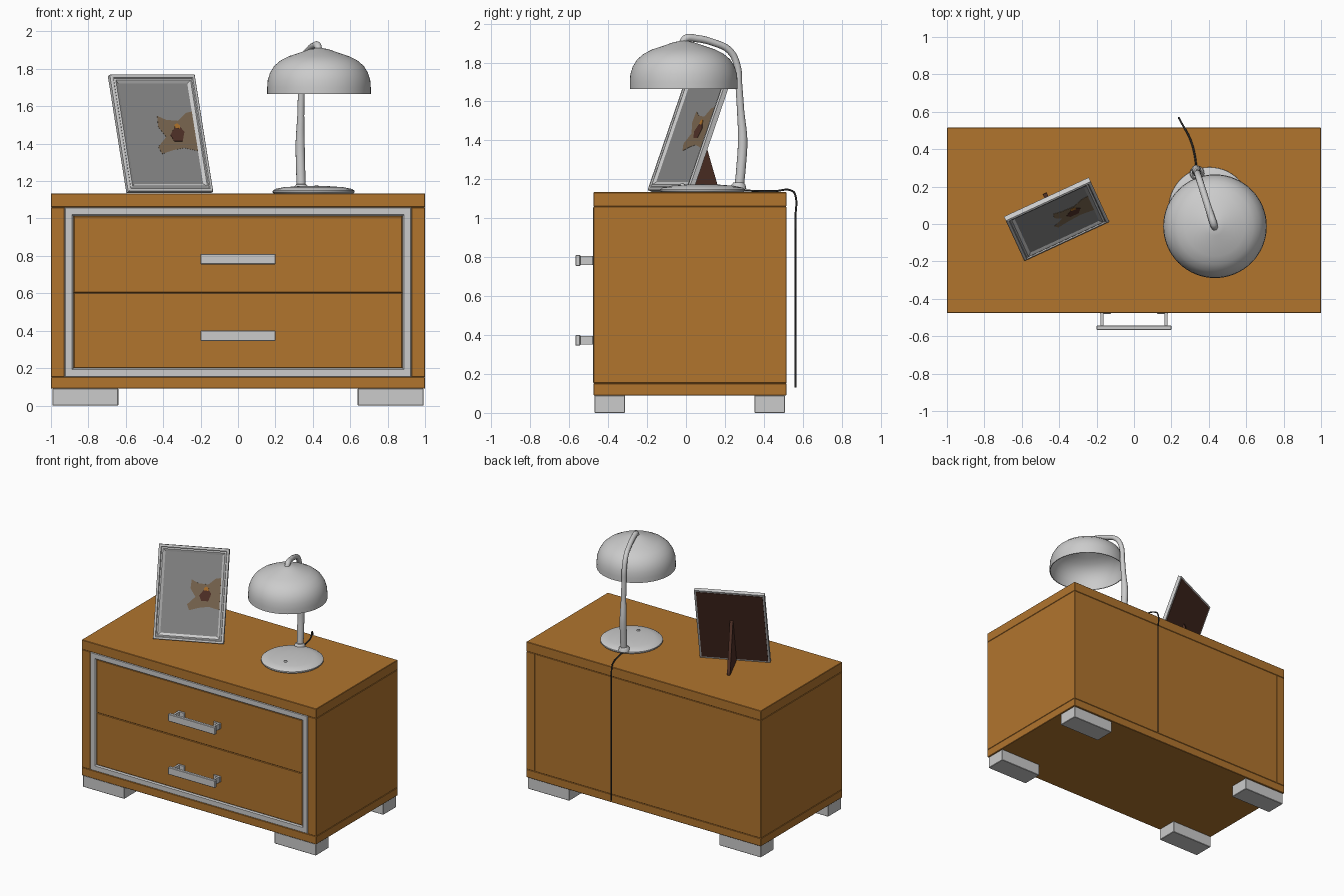
import bpy, bmesh, math
from mathutils import Matrix, Vector

if "Cube" in bpy.data.objects:
    bpy.data.objects.remove(bpy.data.objects["Cube"])


def material(name, rgb):
    m = bpy.data.materials.new(name)
    m.diffuse_color = (*rgb, 1)
    m.use_nodes = True
    m.node_tree.nodes["Principled BSDF"].inputs["Base Color"].default_value = m.diffuse_color
    return m


WOOD = material("warm_wood", (0.44, 0.176, 0.027))
METAL = material("light_grey", (0.60, 0.60, 0.60))
PHOTO = material("photo_grey", (0.25, 0.25, 0.25))
TAN = material("photo_tan", (0.205, 0.141, 0.084))
BROWN = material("dark_brown", (0.085, 0.032, 0.021))
CORD = material("cord_black", (0.03, 0.03, 0.03))


def finish(name, bm, mat, smooth=False, matrix=None):
    bmesh.ops.recalc_face_normals(bm, faces=bm.faces)
    me = bpy.data.meshes.new(name)
    bm.to_mesh(me)
    bm.free()
    ob = bpy.data.objects.new(name, me)
    bpy.context.collection.objects.link(ob)
    me.materials.append(mat)
    if matrix:
        ob.matrix_world = matrix
    if smooth:
        smooth_shade(ob)
    return ob


def smooth_shade(ob):
    bpy.ops.object.select_all(action='DESELECT')
    ob.select_set(True)
    bpy.context.view_layer.objects.active = ob
    bpy.ops.object.shade_smooth_by_angle(angle=math.radians(40))


def box(name, lo, hi, mat, bevel=0.0, matrix=None):
    bm = bmesh.new()
    bmesh.ops.create_cube(bm, size=1)
    for v in bm.verts:
        v.co = [l + (c + 0.5) * (h - l) for c, l, h in zip(v.co, lo, hi)]
    if bevel:
        bmesh.ops.bevel(bm, geom=bm.edges[:], offset=bevel, segments=1, affect='EDGES')
    return finish(name, bm, mat, matrix=matrix)


def border(name, x0, x1, z0, z1, profile, mat, matrix=None):
    """Rectangular moulding; profile is a closed list of (inset, y)."""
    bm = bmesh.new()
    loops = [[bm.verts.new(p) for p in ((x0 + i, y, z0 + i), (x1 - i, y, z0 + i),
                                        (x1 - i, y, z1 - i), (x0 + i, y, z1 - i))]
             for i, y in profile]
    for a, b in zip(loops, loops[1:] + loops[:1]):
        for k in range(4):
            bm.faces.new((a[k], a[(k + 1) % 4], b[(k + 1) % 4], b[k]))
    return finish(name, bm, mat, matrix=matrix)


def prism(name, pts, y0, y1, mat, matrix=None):
    """Polygon in x/z extruded along y."""
    bm = bmesh.new()
    face = bm.faces.new([bm.verts.new((x, y0, z)) for x, z in pts])
    new = bmesh.ops.extrude_face_region(bm, geom=[face])["geom"]
    for v in new:
        if isinstance(v, bmesh.types.BMVert):
            v.co.y = y1
    return finish(name, bm, mat, matrix=matrix)


def lathe(name, profile, cx, cy, mat, n=56):
    bm = bmesh.new()
    vs = [bm.verts.new((r, 0, z)) for r, z in profile]
    es = [bm.edges.new(p) for p in zip(vs, vs[1:])]
    bmesh.ops.spin(bm, geom=vs + es, cent=(0, 0, 0), axis=(0, 0, 1),
                   angle=2 * math.pi, steps=n)
    bmesh.ops.remove_doubles(bm, verts=bm.verts, dist=1e-5)
    return finish(name, bm, mat, True, Matrix.Translation((cx, cy, 0)))


def tube(name, pts, depth, mat):
    """Smooth tube through (x, y, z, radius) points."""
    cu = bpy.data.curves.new(name, 'CURVE')
    cu.dimensions, cu.bevel_depth, cu.bevel_resolution = '3D', depth, 4
    cu.resolution_u, cu.use_fill_caps = 8, True
    sp = cu.splines.new('BEZIER')
    sp.bezier_points.add(len(pts) - 1)
    for bp, (x, y, z, r) in zip(sp.bezier_points, pts):
        bp.co, bp.radius = (x, y, z), r / depth
        bp.handle_left_type = bp.handle_right_type = 'AUTO'
    ob = bpy.data.objects.new(name, cu)
    bpy.context.collection.objects.link(ob)
    cu.materials.append(mat)
    bpy.ops.object.select_all(action='DESELECT')
    ob.select_set(True)
    bpy.context.view_layer.objects.active = ob
    bpy.ops.object.convert(target='MESH')
    smooth_shade(bpy.context.view_layer.objects.active)


# Cabinet carcass
F, B = -0.476, 0.516
box("cabinet_top", (-1, F, 1.06), (1, B, 1.134), WOOD, 0.003)
box("cabinet_bottom", (-1, F, 0.09), (1, B, 0.152), WOOD, 0.003)
box("cabinet_back", (-0.93, 0.48, 0.152), (0.93, B, 1.06), WOOD, 0.003)
box("cabinet_core", (-0.93, -0.44, 0.152), (0.93, 0.48, 1.06), WOOD)
for s, side in ((-1, "left"), (1, "right")):
    xs = sorted((s * 0.927, s))
    box(side + "_side_panel", (xs[0], F, 0.152), (xs[1], B, 1.06), WOOD, 0.003)
    # Feet
    xs = sorted((s * 0.64, s * 0.993))
    for where, y0, y1 in (("front", -0.47, -0.313), ("back", 0.351, 0.508)):
        box(f"{where}_{side}_foot", (xs[0], y0, 0), (xs[1], y1, 0.09), METAL, 0.003)

# Grey border around the drawers
border("drawer_border", -0.927, 0.927, 0.152, 1.06,
       [(0, -0.44), (0, -0.472), (0.004, -0.477), (0.04, -0.477), (0.048, -0.469), (0.048, -0.44)], METAL)

# Drawers with bar handles
for name, z0, z1, hz in (("lower", 0.2, 0.602, 0.373), ("upper", 0.602, 1.012, 0.783)):
    box(name + "_drawer", (-0.879, -0.469, z0), (0.879, -0.43, z1), WOOD, 0.004)
    box(name + "_handle_bar", (-0.2, -0.567, hz - 0.028), (0.2, -0.543, hz + 0.028), METAL, 0.003)
    for s in (-1, 1):
        box(name + "_handle_post", (s * 0.17 - 0.008, -0.55, hz - 0.022),
            (s * 0.17 + 0.008, -0.46, hz + 0.022), METAL)
        box(name + "_handle_plate", (s * 0.153 - 0.03, -0.48, hz - 0.022),
            (s * 0.153 + 0.03, -0.465, hz + 0.022), METAL, 0.003)

# Lamp base, collar and button
lathe("lamp_base", [(0, 1.134), (0.212, 1.134), (0.219, 1.141), (0.218, 1.149), (0.205, 1.158),
                    (0.16, 1.167), (0.08, 1.173), (0, 1.175)], 0.404, 0.085, METAL)
lathe("lamp_collar", [(0.04, 1.15), (0.036, 1.172), (0.027, 1.183), (0, 1.187)], 0.338, 0.27, METAL, 24)
lathe("lamp_button", [(0.012, 1.16), (0.012, 1.174), (0.008, 1.179), (0, 1.18)], 0.42, -0.02, METAL, 16)

# Lamp shade: thin open dome
outer = [(0.277, 1.665), (0.277, 1.70), (0.274, 1.74), (0.262, 1.778), (0.24, 1.815), (0.205, 1.845),
         (0.16, 1.868), (0.105, 1.886), (0.05, 1.905), (0, 1.915)]
inner = [(max(r - 0.006, 0), z - (0.007 if i else 0)) for i, (r, z) in enumerate(outer)]
lathe("lamp_shade", inner[::-1] + outer, 0.433, -0.012, METAL, 64)
lathe("lamp_socket", [(0, 1.862), (0.018, 1.866), (0.025, 1.88), (0.025, 1.905)], 0.433, -0.012, METAL, 24)

# Curved lamp arm
arm = [(0.272, 1.15, 0.024), (0.282, 1.25, 0.025), (0.291, 1.40, 0.025), (0.281, 1.55, 0.019),
       (0.272, 1.68, 0.018), (0.264, 1.78, 0.018), (0.225, 1.86, 0.018), (0.14, 1.903, 0.018),
       (0.05, 1.924, 0.019), (0.0, 1.924, 0.02), (-0.02, 1.9, 0.018)]
tube("lamp_arm", [(0.43 - 0.32 * (y + 0.014), y, z, r) for y, z, r in arm], 0.02, METAL)

# Power cord over the back edge
tube("lamp_cord", [(x, y, z, 0.005) for x, y, z in
                   ((0.335, 0.28, 1.145), (0.326, 0.36, 1.14), (0.302, 0.45, 1.139), (0.25, 0.548, 1.139),
                    (0.243, 0.561, 1.12), (0.243, 0.562, 1.0), (0.243, 0.562, 0.13))], 0.005, CORD)

# Leaning picture frame, built flat in width/depth/height then tilted
W, H, D = 0.5, 0.667, 0.03
stand_m = Matrix.Translation((-0.585, -0.2, 1.146)) @ Matrix.Rotation(math.radians(24.8), 4, 'Z')
lean = stand_m @ Matrix.Rotation(math.radians(-20.7), 4, 'X')
border("picture_frame", 0, W, 0, H,
       [(0, D), (0, 0.004), (0.006, 0), (0.016, 0), (0.02, 0.006), (0.03, 0.003),
        (0.038, 0.008), (0.047, 0.014), (0.047, D)], METAL, lean)
box("picture", (0.04, 0.014, 0.04), (W - 0.04, 0.02, H - 0.04), PHOTO, matrix=lean)
box("picture_backing", (0.014, 0.022, 0.014), (W - 0.014, D + 0.003, H - 0.014), BROWN, matrix=lean)

# Painted flower on the picture
prism("flower_petals", [(0.245, 0.435), (0.295, 0.412), (0.364, 0.407), (0.415, 0.452), (0.453, 0.46),
                        (0.453, 0.235), (0.375, 0.252), (0.309, 0.24), (0.24, 0.218), (0.223, 0.258),
                        (0.279, 0.315), (0.241, 0.372)], 0.0125, 0.015, TAN, lean)
prism("flower_centre", [(0.334, 0.366), (0.305, 0.326), (0.322, 0.29), (0.371, 0.29), (0.39, 0.344),
                        (0.37, 0.37)], 0.011, 0.015, BROWN, lean)
prism("flower_tip", [(0.337, 0.365), (0.338, 0.385), (0.355, 0.392), (0.37, 0.38), (0.368, 0.363)],
      0.0105, 0.015, WOOD, lean)

# Triangular prop behind the frame
prism("frame_prop", [(0.028, -0.011), (0.285, -0.011), (0.285, 0.004), (0.172, 0.36), (0.16, 0.36)],
      -0.011, 0.011, BROWN, stand_m @ Matrix.Translation((0.25, 0, 0)) @ Matrix.Rotation(math.pi / 2, 4, 'Z'))
